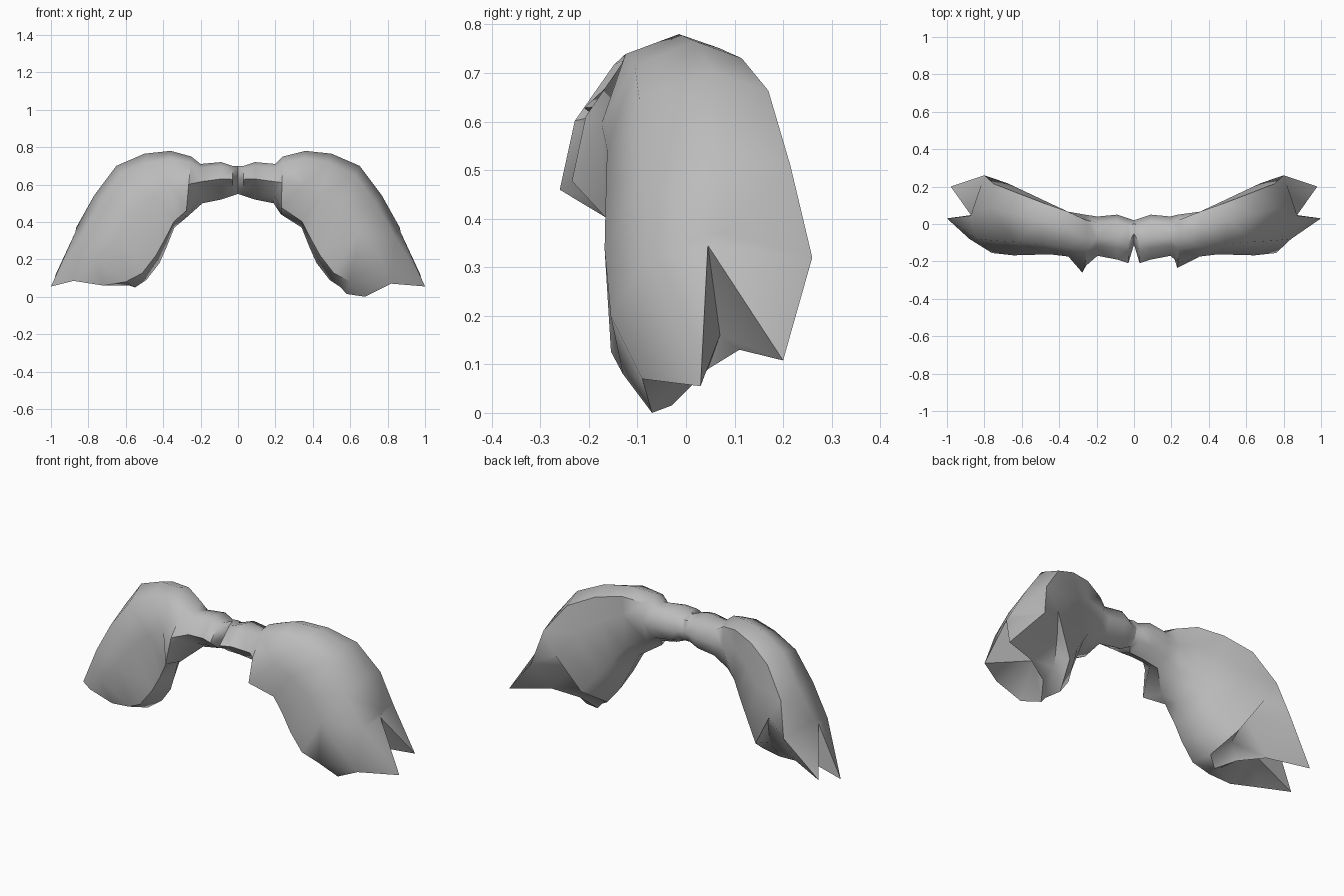
import bpy, bmesh, math

grey = bpy.data.materials.new("hair grey")
grey.diffuse_color = (0.5, 0.5, 0.5, 1)

# Sections from the middle outwards: upper x, z / lower x, z / front y, back y
BRIDGE = [
    (0.00, 0.70, 0.00, 0.55, -0.11, 0.02),
    (0.03, 0.70, 0.03, 0.54, -0.21, 0.03),
    (0.09, 0.72, 0.09, 0.52, -0.19, 0.05),
    (0.20, 0.71, 0.19, 0.50, -0.17, 0.04),
]
RIGHT_FLAP = [(0.24, 0.75, 0.23, 0.44, -0.235, 0.05)]
LEFT_FLAP = [(0.25, 0.75, 0.28, 0.42, -0.26, 0.05)]
LOCK = [
    (0.36, 0.78, 0.34, 0.37, -0.185, 0.09),
    (0.50, 0.765, 0.38, 0.27, -0.175, 0.14),
    (0.65, 0.70, 0.42, 0.18, -0.18, 0.20),
    (0.77, 0.54, 0.49, 0.09, -0.185, 0.25),
]
# Position around a section: share of the way down, share of the way back
BRIDGE_AROUND = [(0, 0.45), (0.1, 0.25), (0.45, 0), (0.8, 0.3),
                 (1, 0.6), (0.8, 0.9), (0.45, 1), (0.1, 0.85)]
FLAP_AROUND = [(0, 0.6), (0.1, 0.36), (0.45, 0.1), (0.88, 0),
               (1, 0.45), (0.8, 0.88), (0.4, 1), (0.08, 0.9)]
LOCK_AROUND = [(0, 0.62), (0.1, 0.22), (0.45, 0.04), (0.92, 0.07),
               (1, 0.45), (0.78, 0.88), (0.33, 1), (0.07, 0.92)]
# Where the lock splits: the back and front strands part at a deep cleft
SPLIT = [(0.865, 0.07, 0.37), (0.84, -0.08, 0.32), (0.76, -0.155, 0.20),
         (0.60, -0.13, 0.08), (0.55, -0.03, 0.05), (0.58, 0.07, 0.17),
         (0.61, 0.13, 0.31), (0.80, 0.26, 0.32)]
# Ragged strand ends, in the same order around
RIGHT_TIPS = [(0.87, 0.045, 0.345), (1.0, 0.03, 0.055), (0.82, -0.09, 0.07),
              (0.68, -0.07, 0.0), (0.58, -0.03, 0.015), (0.63, 0.045, 0.09),
              (0.77, 0.11, 0.13), (0.98, 0.20, 0.108)]
LEFT_TIPS = [(0.87, 0.045, 0.345), (1.0, 0.03, 0.055), (0.88, -0.08, 0.085),
             (0.72, -0.11, 0.06), (0.58, -0.04, 0.06), (0.63, 0.045, 0.09),
             (0.77, 0.11, 0.13), (0.98, 0.20, 0.108)]


def section(around, ux, uz, lx, lz, yf, yb):
    pts = []
    for down, back in around:
        x = ux + (lx - ux) * down
        z = uz + (lz - uz) * down
        y = yf + (yb - yf) * back
        # the back wall slants outwards
        pts.append((x, min(y, max(0.05, 0.47 * x - 0.10)), z))
    return pts


def build_lock(name, side, flap, tips):
    bm = bmesh.new()
    outlines = [section(BRIDGE_AROUND, *s) for s in BRIDGE]
    outlines += [section(FLAP_AROUND, *s) for s in flap]
    outlines += [section(LOCK_AROUND, *s) for s in LOCK] + [SPLIT, tips]
    rings = [[bm.verts.new((side * x, y, z)) for x, y, z in pts]
             for pts in outlines]
    for a, b in zip(rings, rings[1:]):
        for i in range(8):
            j = (i + 1) % 8
            bm.faces.new((a[i], a[j], b[j], b[i]))
    # groove between the strand ends
    hub = bm.verts.new((side * 0.71, 0.07, 0.16))
    for i in range(8):
        bm.faces.new((rings[-1][i], rings[-1][(i + 1) % 8], hub))
    bmesh.ops.triangulate(bm, faces=[f for f in bm.faces if len(f.verts) > 3])
    bmesh.ops.recalc_face_normals(bm, faces=bm.faces)
    # the open end sits on the middle seam: make sure faces point outwards
    if bm.calc_volume(signed=True) < 0:
        bmesh.ops.reverse_faces(bm, faces=bm.faces)
    mesh = bpy.data.meshes.new(name)
    bm.to_mesh(mesh)
    bm.free()
    mesh.materials.append(grey)
    obj = bpy.data.objects.new(name, mesh)
    bpy.context.collection.objects.link(obj)
    bpy.ops.object.select_all(action='DESELECT')
    obj.select_set(True)
    bpy.context.view_layer.objects.active = obj
    bpy.ops.object.shade_smooth_by_angle(angle=math.radians(50))


build_lock("right_hair_lock", 1, RIGHT_FLAP, RIGHT_TIPS)
build_lock("left_hair_lock", -1, LEFT_FLAP, LEFT_TIPS)
